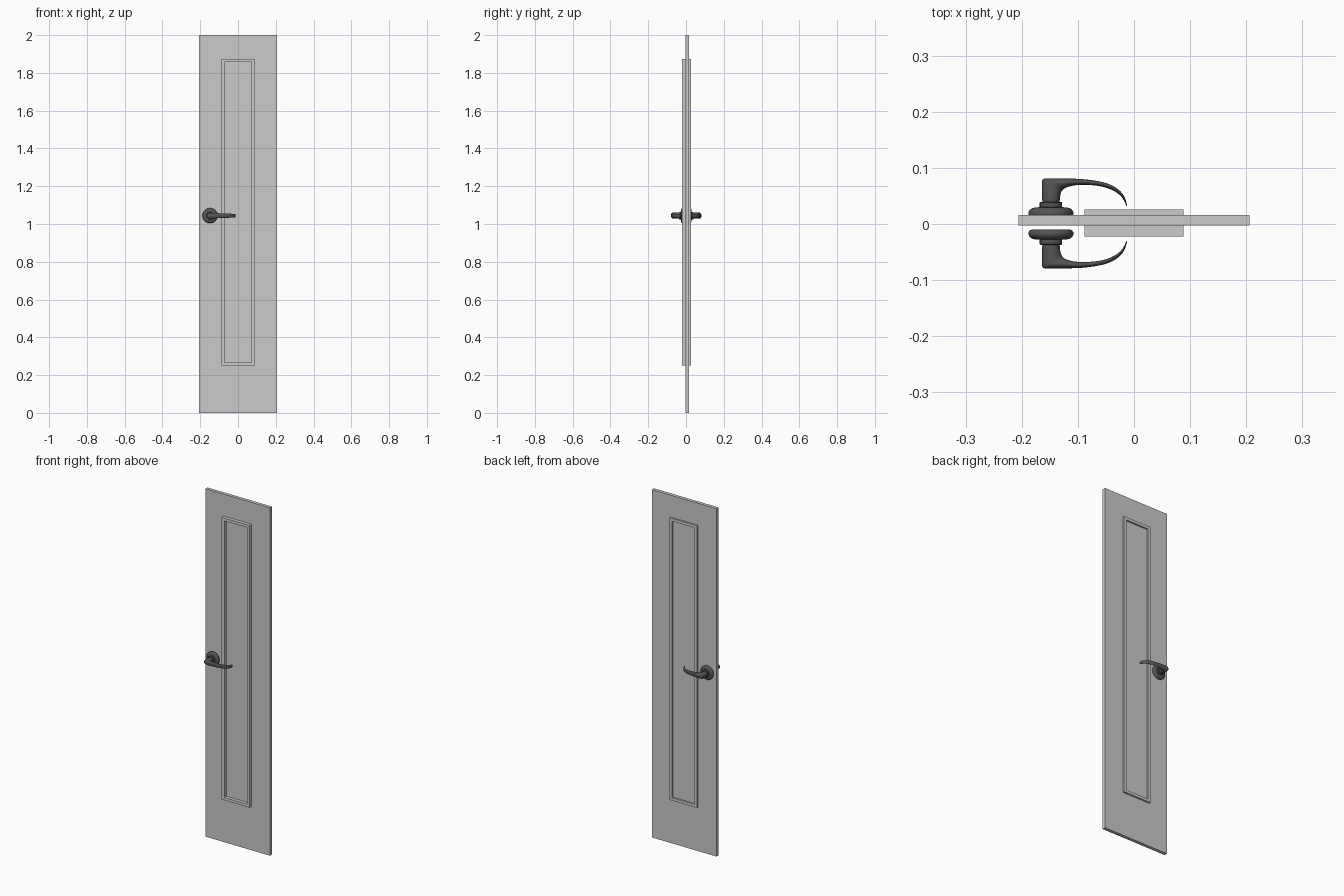
import bpy, bmesh, math

if "Cube" in bpy.data.objects:
    bpy.data.objects.remove(bpy.data.objects["Cube"])

dark = bpy.data.materials.new("dark_metal")
dark.diffuse_color = (0.09, 0.09, 0.09, 1)
dark.use_nodes = True
dark.node_tree.nodes["Principled BSDF"].inputs["Base Color"].default_value = dark.diffuse_color


def finish(bm, name, mat=None, smooth=False):
    bmesh.ops.recalc_face_normals(bm, faces=bm.faces[:])
    me = bpy.data.meshes.new(name)
    bm.to_mesh(me)
    bm.free()
    ob = bpy.data.objects.new(name, me)
    bpy.context.collection.objects.link(ob)
    if mat:
        me.materials.append(mat)
    if smooth:
        bpy.ops.object.select_all(action='DESELECT')
        ob.select_set(True)
        bpy.context.view_layer.objects.active = ob
        bpy.ops.object.shade_smooth_by_angle(angle=math.radians(40))
    return ob


def loft(name, rings, closed=False, mat=None, smooth=False):
    """Bridge equal-length rings of points, capping the ends or closing the loop."""
    bm = bmesh.new()
    vs = [[bm.verts.new(p) for p in ring] for ring in rings]
    n = len(vs[0])
    pairs = list(zip(vs, vs[1:])) + ([(vs[-1], vs[0])] if closed else [])
    for a, b in pairs:
        for i in range(n):
            j = (i + 1) % n
            bm.faces.new((a[i], a[j], b[j], b[i]))
    if not closed:
        bm.faces.new(vs[0])
        bm.faces.new(vs[-1])
    return finish(bm, name, mat, smooth)


def rect(x, z0, z1, y):
    return [(-x, y, z0), (x, y, z0), (x, y, z1), (-x, y, z1)]


# Door slab
loft("door_slab", [rect(0.206, 0, 2, -0.003), rect(0.206, 0, 2, 0.016)])

# Raised rectangular moulding, standing proud on both faces
out, inn = (0.088, 0.252, 1.874), (0.072, 0.268, 1.858)
loft("panel_moulding", [rect(*out, -0.022), rect(*out, 0.026),
                        rect(*inn, 0.026), rect(*inn, -0.022)], closed=True)

# Handle data: distances are measured from the mirror plane
CX, CZ, MID = -0.148, 1.044, 0.001
rosette = [(0.034, 0.011), (0.038, 0.0125), (0.040, 0.016), (0.0400, 0.020),
           (0.038, 0.024), (0.034, 0.027), (0.028, 0.0285), (0.020, 0.029),
           (0.020, 0.037), (0.019, 0.038), (0.015, 0.038)]
# outer edge x, dist; inner edge x, dist; half height
lever = [(-0.164, 0.030, -0.132, 0.030, 0.016),
         (-0.164, 0.046, -0.132, 0.046, 0.016),
         (-0.164, 0.072, -0.130, 0.055, 0.016),
         (-0.1645, 0.079, -0.127, 0.060, 0.016),
         (-0.159, 0.081, -0.123, 0.063, 0.016),
         (-0.120, 0.080, -0.112, 0.067, 0.014),
         (-0.100, 0.080, -0.098, 0.069, 0.013),
         (-0.070, 0.077, -0.072, 0.0685, 0.012),
         (-0.043, 0.071, -0.047, 0.064, 0.011),
         (-0.024, 0.059, -0.028, 0.054, 0.010),
         (-0.015, 0.045, -0.018, 0.043, 0.0095),
         (-0.012, 0.031, -0.0135, 0.030, 0.009)]

for side, s in (("front", -1), ("back", 1)):
    # Rosette and collar, turned about the spindle
    N = 48
    loft(side + "_rosette",
         [[(CX + r * math.cos(2 * math.pi * i / N), MID + s * d,
            CZ + r * math.sin(2 * math.pi * i / N)) for i in range(N)]
          for r, d in rosette], mat=dark, smooth=True)

    # Neck and curved lever as one tapering sweep
    rings = []
    for ox, od, ix, idd, h in lever:
        ring = []
        for i in range(20):
            a = 2 * math.pi * i / 20
            t = (1 + math.cos(a)) / 2
            ring.append((ix + (ox - ix) * t, MID + s * (idd + (od - idd) * t),
                         CZ + h * math.sin(a)))
        rings.append(ring)
    ob = loft(side + "_lever", rings, mat=dark, smooth=True)
    sub = ob.modifiers.new("smooth", 'SUBSURF')
    sub.levels = sub.render_levels = 2
